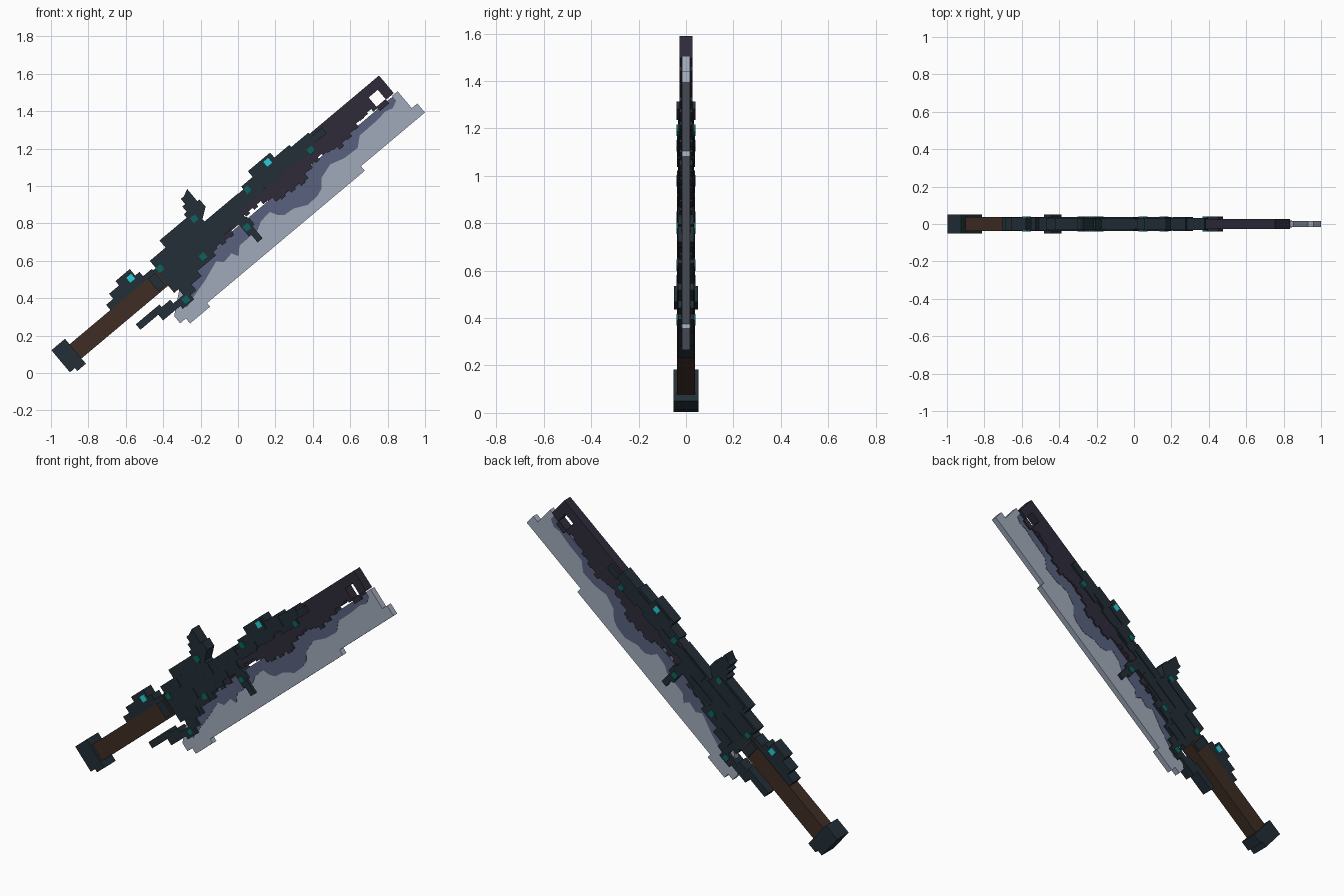
import bpy
import bmesh
import math
from mathutils import Matrix

cube = bpy.data.objects.get("Cube")
if cube:
    bpy.data.objects.remove(cube, do_unlink=True)

# Sword frame: u runs along the blade, v across it, in hundredths of a unit
PLACE = (Matrix.Translation((0, 0, 0.8))
         @ Matrix.Rotation(math.radians(-40), 4, "Y")
         @ Matrix.Scale(0.01, 4))


def material(name, red, green, blue):
    linear = [((c / 255 + 0.055) / 1.055) ** 2.4 for c in (red, green, blue)] + [1]
    mat = bpy.data.materials.new(name)
    mat.use_nodes = True
    mat.diffuse_color = linear
    mat.node_tree.nodes["Principled BSDF"].inputs["Base Color"].default_value = linear
    return mat


silver = material("silver steel", 160, 170, 186)
slate = material("slate steel", 88, 97, 126)
dark = material("dark purple iron", 46, 42, 57)
armour = material("dark teal armour", 34, 46, 54)
wood = material("brown grip", 62, 45, 35)
teal = material("deep teal gem", 14, 98, 92)
cyan = material("bright cyan gem", 38, 205, 215)


def prism(name, outline, half, mat):
    """Extrude a (u, v) outline to both sides of the sword's middle plane."""
    points = [p for i, p in enumerate(outline) if p != outline[i - 1]]
    bm = bmesh.new()
    face = bm.faces.new([bm.verts.new((u, -half, v)) for u, v in points])
    extruded = bmesh.ops.extrude_face_region(bm, geom=[face])["geom"]
    moved = [e for e in extruded if isinstance(e, bmesh.types.BMVert)]
    bmesh.ops.translate(bm, vec=(0, 2 * half, 0), verts=moved)
    bmesh.ops.recalc_face_normals(bm, faces=bm.faces)
    bm.transform(PLACE)
    mesh = bpy.data.meshes.new(name)
    bm.to_mesh(mesh)
    bm.free()
    mesh.materials.append(mat)
    obj = bpy.data.objects.new(name, mesh)
    bpy.context.collection.objects.link(obj)
    return obj


def block(name, u0, u1, v0, v1, half, mat):
    return prism(name, [(u0, v0), (u1, v0), (u1, v1), (u0, v1)], half, mat)


def stairs(line, pitch, notch=0):
    """Turn a sloping line into square steps, with optional notches."""
    steps = []
    for (u0, v0), (u1, v1) in zip(line, line[1:]):
        count = max(1, round(abs(u1 - u0) / pitch))
        for i in range(count):
            v = v0 + (v1 - v0) * (i + 0.5) / count + notch * (i % 2)
            steps += [(u0 + (u1 - u0) * k / count, v) for k in (i, i + 1)]
    return steps


# Blade: pale cutting edge with a wavy slate band
prism("blade_edge", [
    (-58, -16), (-58, -21), (-54, -21), (-54, -24.5), (-40, -24.5), (-40, -22),
    (70, -22), (70, -18.8), (114.7, -18.8), (114.7, -12.5), (110.8, -12.5),
    (110.8, -0.7), (107, -0.7), (107, -1.5), (-40, -1.5)], 1.7, silver)
prism("blade_slate_band", [
    (-50, -17), (-46, -15.5), (-33, -12), (-22, -8), (-19, -11), (-13, -10),
    (-11, -13.6), (-7, -9.6), (6, -9.4), (10, -7), (17, -6.2), (19, -10),
    (22, -12.5), (28, -13), (35, -16.4), (42, -16), (46, -14.5), (50, -10),
    (58, -7.5), (66, -9.8), (75, -10.2), (80, -5.8), (91, -5.6), (99, -4.8),
    (103, -6), (107, -4), (107, -1.2), (-40, -1.2)], 1.85, slate)

# Spine with ragged lower edge and a square window near the tip
ragged = stairs([(-45, -3), (-20, -3), (-8, -4), (0, 0), (17, 0), (26, -5),
                 (42, -6.5), (47, -3), (61, -1), (67, -5), (80, -2.5),
                 (88, 0.5), (96.8, -1)], 3, 1.3)
prism("spine", ragged + [(96.8, 12.1), (-45, 12.1)], 2.7, dark)
block("window_upper_bar", 96.8, 103.2, 6.7, 12.1, 2.7, dark)
block("window_lower_bar", 96.8, 103.2, -2.8, 0.2, 2.7, dark)
block("spine_tip", 103.2, 108.6, -0.2, 12.1, 2.7, dark)

# Grip and pommel
block("grip", -112, -50, -1.5, 8.4, 3.8, wood)
prism("pommel", [(-120, -3.2), (-116.5, -3.2), (-116.5, -5.2), (-110.5, -5.2),
                 (-110.5, 12.2), (-120, 12.2)], 5.2, armour)
block("collar", -56, -51, -0.5, 8.2, 5, armour)

# Guard body and its raised plates
prism("guard_body", [
    (-53.5, 10), (-49, 10), (-49, 15), (-38, 15), (-38, 20), (-13, 20), (-13, 12.3),
    (10.3, 12.3), (10.3, 5), (5, 5), (5, 0), (-10, 0), (-10, -2), (-20, -2),
    (-20, -5.5), (-33, -5.5), (-33, -9), (-40, -9), (-40, -12.5), (-47, -12.5),
    (-47, -6.5), (-50, -6.5), (-50, -1), (-53.5, -1)], 3.3, armour)
for u0, u1, v0, v1 in [(-48, -36, 9, 14), (-36, -16, 14, 19), (-46, -30, -2, 5),
                       (-30, -12, 6, 11), (-22, -4, 0, 4), (-10, 9, 7, 11.5),
                       (-44, -35, -8, -3), (-32, -24, -5, -1)]:
    block("guard_plate", u0, u1, v0, v1, 3.8, armour)

# Upper armour running along the spine
prism("spine_armour", [
    (10, 4), (22, 4), (22, 6), (30, 4.5), (37, 4.5), (37, 6), (43, 6), (43, 4),
    (57, 4), (57, 7), (66, 7), (66, 10.5), (60, 10.5), (60, 13), (48, 13),
    (48, 14.5), (37.5, 14.5), (37.5, 18), (22, 18), (22, 14), (14, 14),
    (14, 10), (10, 10)], 3.3, armour)
for u0, u1, v0, v1 in [(24, 36, 11, 17), (38, 47, 7, 13), (14, 24, 5, 9)]:
    block("spine_armour_plate", u0, u1, v0, v1, 3.8, armour)
block("spine_armour_end", 60, 67.4, 6.5, 10.5, 4.1, armour)

# Stepped fins
prism("grip_fin", [
    (-82, 7.5), (-82, 12), (-77, 12), (-77, 15.5), (-70, 15.5), (-70, 18.5),
    (-60, 18.5), (-60, 14), (-57, 14), (-57, 11), (-51, 11), (-51, 7.5)], 3.5, armour)
prism("back_fin", stairs([(-21, 17), (-13, 31.5)], 2)
      + [(-9, 31.5), (-9, 23), (-7.5, 23), (-7.5, 18), (-13, 14), (-21, 14)], 3.3, armour)
prism("blade_fin", [(0, 1), (0, -9), (1.5, -9), (1.5, -14.5), (5, -14.5), (5, -6),
                    (6.5, -6), (6.5, -2), (5, 1)], 3.3, armour)
prism("front_wing", [
    (-76.5, -6.2), (-60, -6.2), (-60, -8), (-54, -8), (-54, -10.5), (-40, -10.5),
    (-40, -13), (-44, -13), (-44, -16), (-52, -16), (-52, -14), (-64, -14),
    (-64, -10), (-76.5, -10)], 3.3, armour)

# Square gems set through the armour
for name, mat, spots in [
        ("cyan_gem", cyan, [(-62.8, 14.4), (33.2, 14.8)]),
        ("teal_gem", teal, [(55, 5), (15.3, 10.6), (2.3, -4.6), (-25.7, -1.5),
                            (-47.4, 8.3), (-47.5, -13.3), (-16.3, 17)])]:
    for u, v in spots:
        block(name, u - 1.7, u + 1.7, v - 1.7, v + 1.7, 4, mat)
